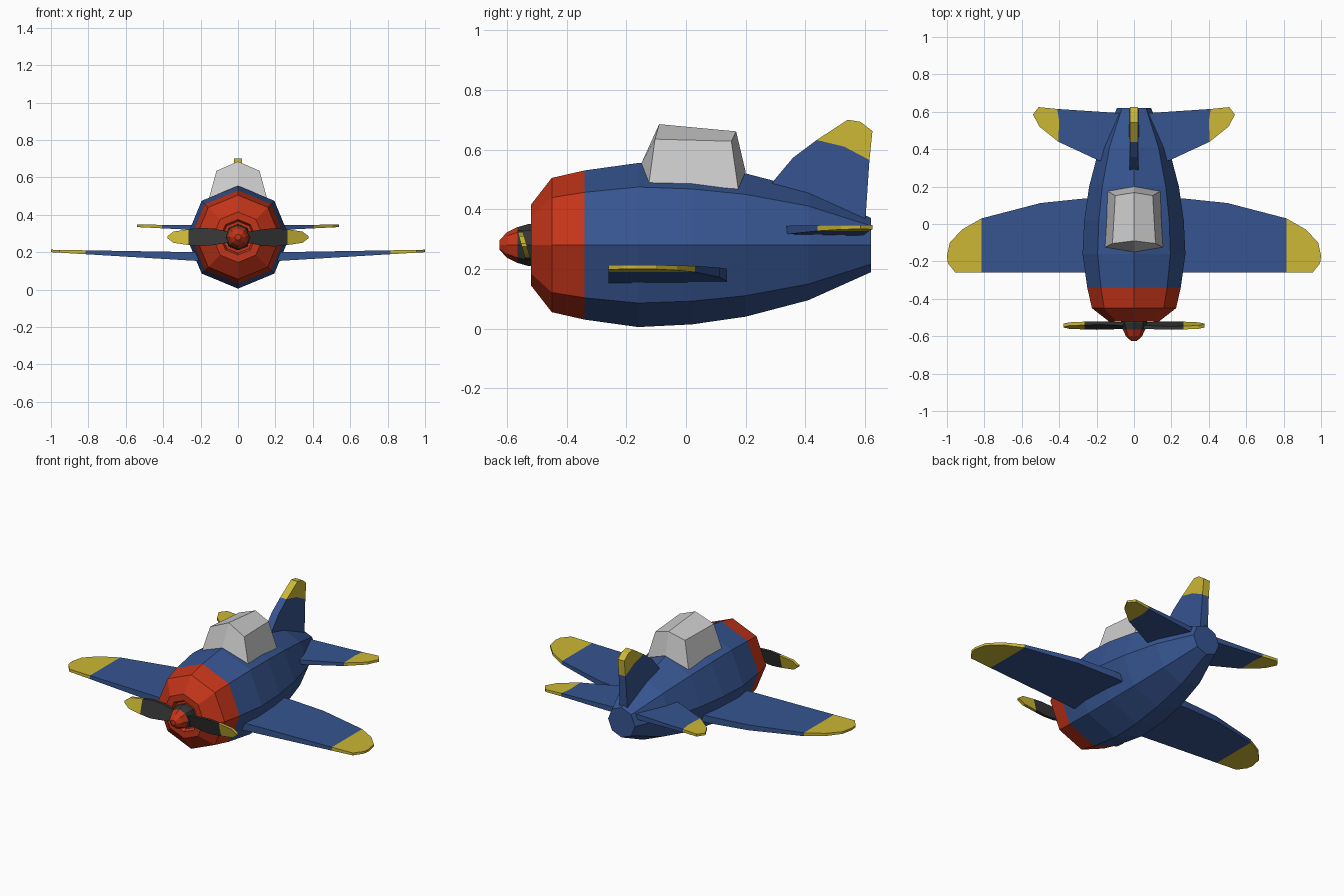
import bpy, math

if "Cube" in bpy.data.objects:
    bpy.data.objects.remove(bpy.data.objects["Cube"])

def paint(name, rgb):
    m = bpy.data.materials.new(name)
    m.diffuse_color = (*rgb, 1)
    m.use_nodes = True
    m.node_tree.nodes["Principled BSDF"].inputs["Base Color"].default_value = m.diffuse_color
    return m

BLUE = paint("blue", (0.037, 0.09, 0.28))
RED = paint("red", (0.55, 0.035, 0.01))
YELLOW = paint("yellow", (0.6, 0.48, 0.035))
DARK = paint("dark", (0.035, 0.035, 0.035))
AXIS_Z = 0.28

def loft(name, rings, mat=None, cap_ends=True):
    """Join rings of equal point count with quads and close both ends."""
    n = len(rings[0])
    verts = [p for r in rings for p in r]
    faces = [(a * n + k, a * n + (k + 1) % n, (a + 1) * n + (k + 1) % n, (a + 1) * n + k)
             for a in range(len(rings) - 1) for k in range(n)]
    if cap_ends:
        last = (len(rings) - 1) * n
        faces += [tuple(range(n))[::-1], tuple(range(last, last + n))]
    me = bpy.data.meshes.new(name)
    me.from_pydata(verts, [], faces)
    ob = bpy.data.objects.new(name, me)
    bpy.context.collection.objects.link(ob)
    if mat:
        me.materials.append(mat)
    # consistent outward normals
    import bmesh
    bm = bmesh.new()
    bm.from_mesh(me)
    bmesh.ops.recalc_face_normals(bm, faces=bm.faces)
    bm.to_mesh(me)
    bm.free()
    return ob

def lathe(name, profile, mat, sides=8):
    """Spin (y, radius) points around the fuselage axis."""
    ang = [2 * math.pi * k / sides for k in range(sides)]
    return loft(name, [[(r * math.cos(a), y, AXIS_Z + r * math.sin(a)) for a in ang]
                       for y, r in profile], mat)

def slab(name, outline, lower, upper, mat, mirror=False):
    """Plate between two surfaces, each mapping an outline point to 3D."""
    ob = loft(name, [[lower(*p) for p in outline], [upper(*p) for p in outline]], mat)
    if mirror:
        ob.modifiers.new("Mirror", 'MIRROR')
    return ob

# Fuselage, engine cowling and spinner
lathe("fuselage", [(-0.34, 0.25), (-0.16, 0.275), (0.02, 0.266), (0.2, 0.24),
                   (0.41, 0.185), (0.62, 0.091)], BLUE)
lathe("cowling", [(-0.34, 0.25), (-0.45, 0.225), (-0.52, 0.135), (-0.52, 0.095),
                  (-0.50, 0.085)], RED)
lathe("propeller_hub", [(-0.49, 0.07), (-0.53, 0.07), (-0.565, 0.06)], DARK)
lathe("spinner", [(-0.565, 0.06), (-0.60, 0.043), (-0.625, 0.016)], RED)

# Main wings: flat top, underside tapering up to the tip
def wing_top(x, y):
    return (x, y, 0.196 + 0.017 * x)

def wing_bottom(x, y):
    return (x, y, 0.14 + 0.06 * x + 0.02 * max(0, y + 0.1) * (1 - x))

slab("wing", [(0.1, -0.26), (0.815, -0.26), (0.815, 0.03), (0.5, 0.112), (0.26, 0.137),
              (0.1, 0.14)], wing_bottom, wing_top, BLUE, True)
slab("wing_tip", [(0.815, -0.26), (0.955, -0.26), (0.995, -0.21), (1.0, -0.17), (0.985, -0.10),
                  (0.92, -0.03), (0.815, 0.03)], wing_bottom, wing_top, YELLOW, True)

# Tailplane
def tail_top(x, y):
    return (x, y, 0.343 + 0.008 * x)

def tail_bottom(x, y):
    return (x, y, 0.307 + 0.05 * x)

slab("tailplane", [(0.03, 0.30), (0.19, 0.34), (0.405, 0.44), (0.40, 0.55), (0.41, 0.615),
                   (0.03, 0.59)], tail_bottom, tail_top, BLUE, True)
slab("tailplane_tip", [(0.405, 0.44), (0.505, 0.52), (0.54, 0.585), (0.51, 0.625),
                       (0.41, 0.615), (0.40, 0.55)], tail_bottom, tail_top, YELLOW, True)

# Fin, slightly thicker at the root
def fin_side(sign):
    return lambda y, z: (sign * (0.022 + 0.02 * max(0, 0.6 - z)), y, z)

slab("fin", [(0.27, 0.46), (0.296, 0.498), (0.358, 0.572), (0.438, 0.632), (0.53, 0.61),
             (0.615, 0.565), (0.60, 0.34)], fin_side(-1), fin_side(1), BLUE)
slab("fin_tip", [(0.438, 0.632), (0.542, 0.70), (0.585, 0.693), (0.625, 0.662),
                 (0.615, 0.565), (0.53, 0.61)], fin_side(-1), fin_side(1), YELLOW)

# Canopy: gabled front and rear frames, each (half width, y, z)
def frame(sill, bottom, shoulder, ridge):
    flip = lambda p: (-p[0], p[1], p[2])
    return [sill, bottom, shoulder, ridge, flip(shoulder), flip(bottom)]

front = frame((0, -0.15, 0.553), (0.155, -0.124, 0.488), (0.115, -0.104, 0.635), (0, -0.09, 0.685))
rear = frame((0, 0.2, 0.525), (0.14, 0.175, 0.468), (0.10, 0.152, 0.628), (0, 0.168, 0.661))
canopy = loft("canopy", [front, rear], None, False)
me = canopy.data
pts = [tuple(v.co) for v in me.vertices]
quads = [tuple(p.vertices) for p in me.polygons]
quads += [(0, 1, 2, 3), (0, 3, 4, 5), (6, 9, 8, 7), (6, 11, 10, 9)]
me.clear_geometry()
me.from_pydata(pts, [], quads)

# Propeller blades, pitched about their length
def blade_side(turn, offset):
    return lambda x, z: (turn * x, -0.543 - 0.28 * z + offset, AXIS_Z + turn * z)

for side, turn in (("right", 1), ("left", -1)):
    back, face = blade_side(turn, 0.009), blade_side(turn, -0.009)
    slab("blade_" + side, [(0.03, -0.025), (0.13, -0.046), (0.2, -0.05), (0.265, -0.042),
                           (0.265, 0.042), (0.2, 0.048), (0.13, 0.042), (0.03, 0.025)],
         back, face, DARK)
    slab("blade_tip_" + side, [(0.265, -0.042), (0.345, -0.03), (0.378, -0.005), (0.378, 0.005),
                               (0.345, 0.03), (0.265, 0.042)], back, face, YELLOW)
